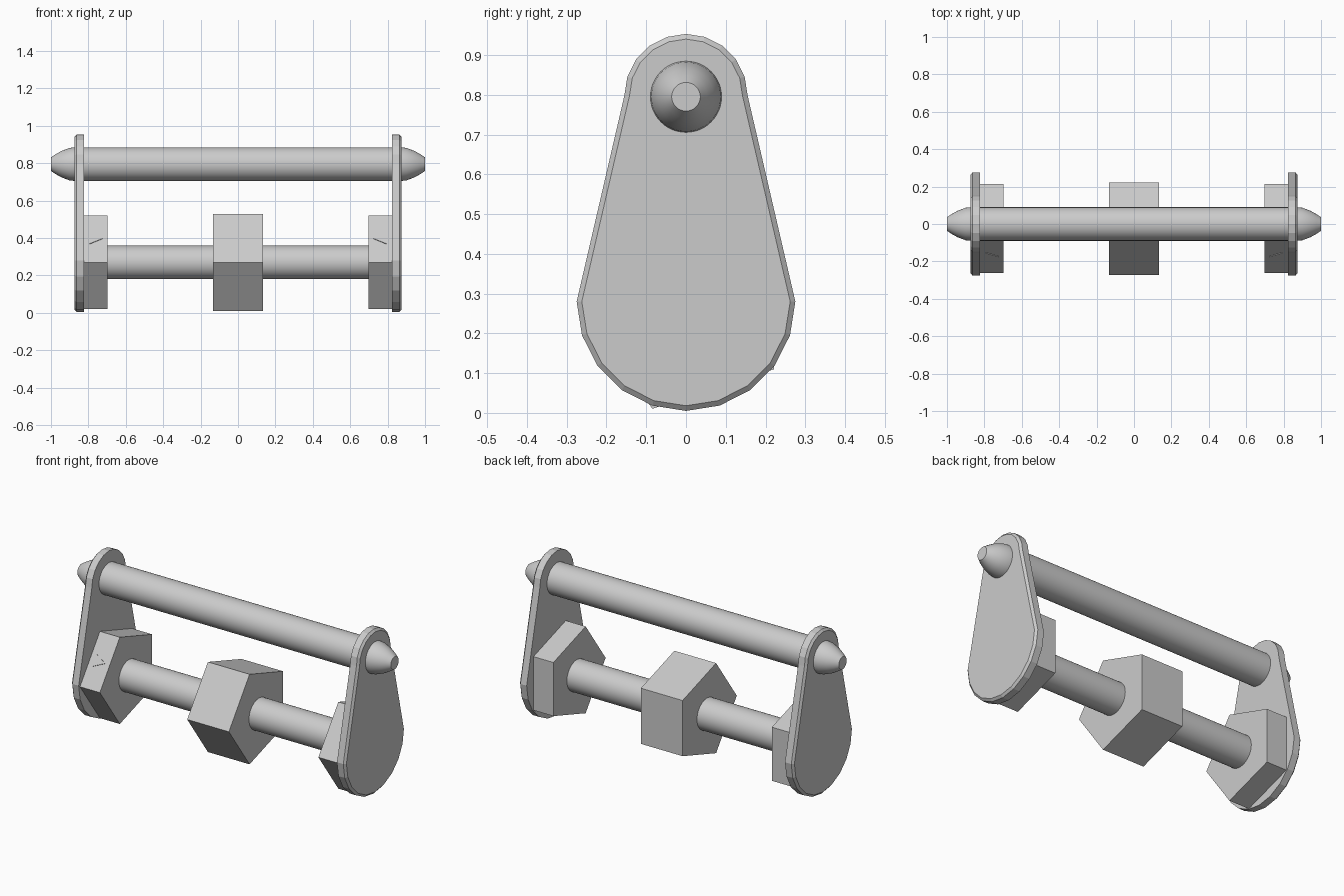
import bpy, bmesh
from math import sin, cos, pi, radians
from mathutils import Vector

cube = bpy.data.objects.get("Cube")
if cube:
    bpy.data.objects.remove(cube, do_unlink=True)

grey = bpy.data.materials.new("plain grey")
grey.use_nodes = True
colour = (0.6, 0.6, 0.6, 1)
grey.diffuse_color = colour
grey.node_tree.nodes["Principled BSDF"].inputs["Base Color"].default_value = colour


def finish(name, bm, smooth=False):
    bmesh.ops.recalc_face_normals(bm, faces=bm.faces)
    mesh = bpy.data.meshes.new(name)
    bm.to_mesh(mesh)
    bm.free()
    mesh.materials.append(grey)
    obj = bpy.data.objects.new(name, mesh)
    bpy.context.collection.objects.link(obj)
    if smooth:
        bpy.ops.object.select_all(action='DESELECT')
        obj.select_set(True)
        bpy.context.view_layer.objects.active = obj
        bpy.ops.object.shade_smooth_by_angle(angle=radians(35))
    return obj


def loft(name, rings, smooth=False):
    """Skin a list of closed rings of points and cap both ends."""
    bm = bmesh.new()
    loops = [[bm.verts.new(p) for p in ring] for ring in rings]
    n = len(loops[0])
    for a, b in zip(loops, loops[1:]):
        for i in range(n):
            j = (i + 1) % n
            bm.faces.new((a[i], a[j], b[j], b[i]))
    bm.faces.new(loops[0])
    bm.faces.new(loops[-1])
    return finish(name, bm, smooth)


def circle(x, z, r, sides):
    # first corner points to the front
    turns = [2 * pi * i / sides for i in range(sides)]
    return [(x, -r * cos(t), z + r * sin(t)) for t in turns]


def plate_ring(x, inset):
    # two half circles joined by straight flanks
    ring = []
    for z, r, start in ((0.798, 0.155, 0), (0.28, 0.275, pi)):
        for i in range(11):
            t = start + pi * i / 10
            ring.append((x, (r - inset) * cos(t), z + (r - inset) * sin(t)))
    return ring


TOP, LOW = 0.795, 0.27

# Rods
loft("upper_rod", [circle(x, TOP, 0.09, 48) for x in (-0.83, 0.83)], True)
loft("lower_rod", [circle(x, LOW, 0.09, 48) for x in (-0.83, 0.83)], True)

# Five-sided blocks
loft("centre_block", [circle(x, LOW, 0.273, 5) for x in (-0.133, 0.133)])

tip = ((0.87, 0.09), (0.90, 0.087), (0.945, 0.07), (0.975, 0.053), (1.0, 0.036))
for side, s in (("left", 1), ("right", -1)):
    # Side plate with a chamfered outer rim
    loft(side + "_plate", [plate_ring(s * x, inset) for x, inset in
                           ((0.824, 0), (0.864, 0), (0.875, 0.013))])
    loft(side + "_end_cap", [circle(s * x, TOP, r, 48) for x, r in tip], True)
    loft(side + "_block", [circle(s * x, LOW, 0.263, 5) for x in (0.697, 0.83)])

    # Thin arrow plate on the upper front face, pointing to the middle
    a, b = (Vector(p) for p in circle(0, LOW, 0.263, 5)[:2])
    middle, up = (a + b) / 2, (b - a).normalized()
    out = Vector((0, -up.z, up.y))
    rings = []
    for lift in (-0.004, 0.004):
        rings.append([middle + out * lift + up * u + Vector((s * x, 0, 0))
                      for x, u in ((0.725, 0), (0.793, 0.034), (0.793, -0.034))])
    loft(side + "_arrow", rings)
